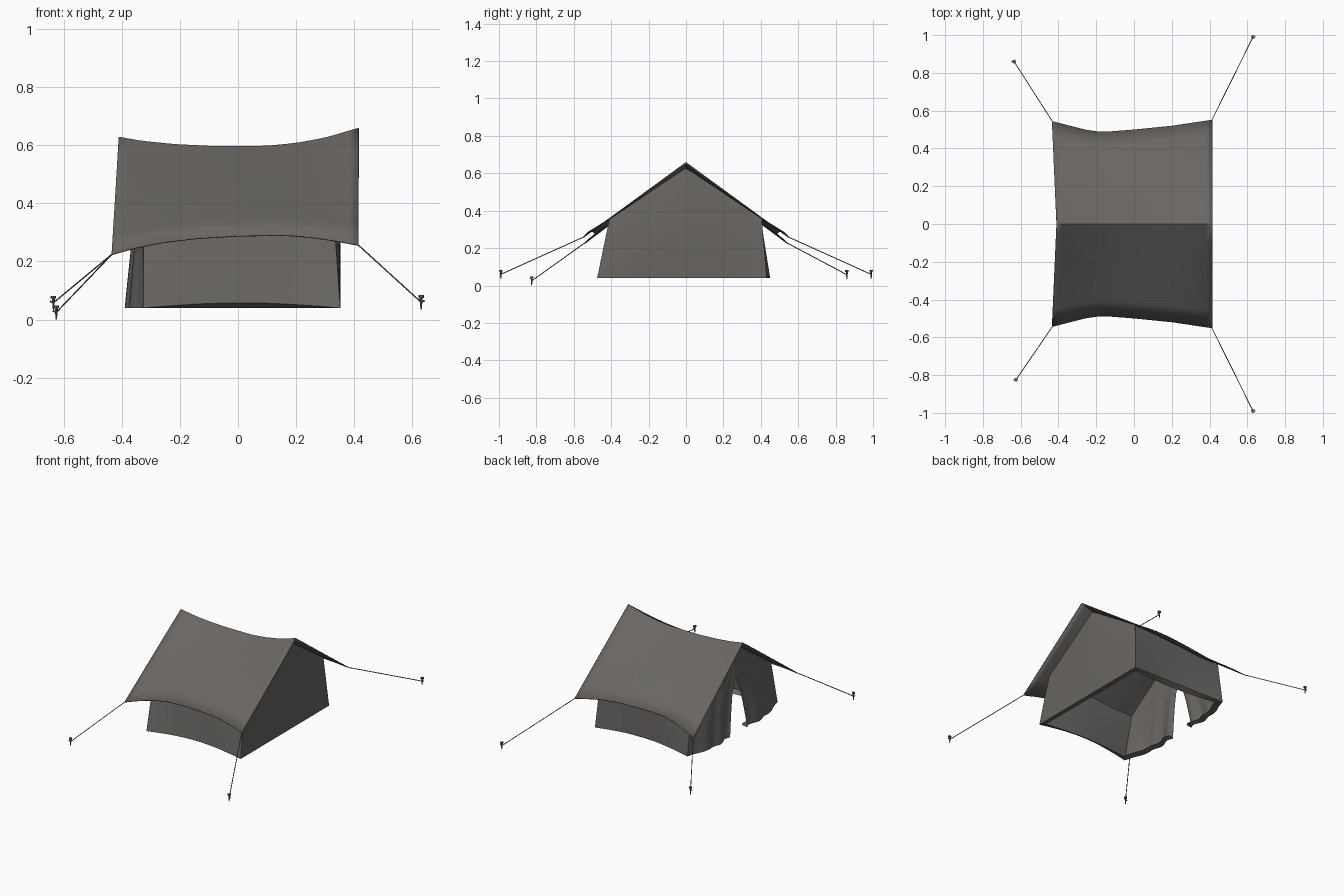
import bpy, bmesh, math
from mathutils import Vector

if "Cube" in bpy.data.objects:
    bpy.data.objects.remove(bpy.data.objects["Cube"])

canvas = bpy.data.materials.new("dark taupe canvas")
canvas.diffuse_color = (0.14, 0.131, 0.123, 1)
canvas.use_nodes = True
canvas.node_tree.nodes["Principled BSDF"].inputs["Base Color"].default_value = canvas.diffuse_color


def interp(pts, x):
    if x <= pts[0][0]:
        return pts[0][1]
    for (a, p), (b, q) in zip(pts, pts[1:]):
        if x <= b:
            return p + (q - p) * (x - a) / (b - a)
    return pts[-1][1]


def lerp(a, b, t):
    return a + (b - a) * t


# Sagging ridge and eaves of the roof sheet
RIDGE = [(-.415, .63), (-.33, .615), (-.22, .604), (-.1, .598), (.1, .598),
         (.2, .608), (.3, .626), (.415, .66)]
EAVE_Z = [(-.435, .225), (-.36, .246), (-.27, .265), (-.14, .281), (0, .289),
          (.15, .292), (.25, .285), (.33, .273), (.415, .257)]
EAVE_Y = [(-.435, .545), (-.26, .5), (-.17, .487), (0, .5), (.2, .52), (.415, .552)]


def roof_z(x, y):
    r = interp(RIDGE, x)
    return r + (interp(EAVE_Z, x) - r) * abs(y) / interp(EAVE_Y, x)


def finish(ob, angle=35):
    ob.data.materials.append(canvas)
    bpy.ops.object.select_all(action='DESELECT')
    ob.select_set(True)
    bpy.context.view_layer.objects.active = ob
    bpy.ops.object.shade_smooth_by_angle(angle=math.radians(angle))
    return ob


def sheet(name, fn, nu, nv, flip=False):
    """Grid surface from fn(u, v), u and v in 0..1."""
    vs = [fn(i / nu, j / nv) for j in range(nv + 1) for i in range(nu + 1)]
    w = nu + 1
    fs = [(j*w + i, j*w + i + 1, (j+1)*w + i + 1, (j+1)*w + i)
          for j in range(nv) for i in range(nu)]
    if flip:
        fs = [f[::-1] for f in fs]
    me = bpy.data.meshes.new(name)
    me.from_pydata(vs, [], fs)
    ob = bpy.data.objects.new(name, me)
    bpy.context.collection.objects.link(ob)
    return finish(ob)


# Roof sheet, two slopes meeting at the ridge
def roof(u, v):
    t = 2 * v - 1
    x = lerp(lerp(-.41, -.435, abs(t)), .415, u)
    y = t * interp(EAVE_Y, x)
    return (x, y, roof_z(x, y))


fly = sheet("roof_sheet", roof, 24, 12)
sol = fly.modifiers.new("thickness", 'SOLIDIFY')
sol.thickness = .004


# Plan of the wall corners: v runs from the top (0) to the hem (1)
def wall_y(side, x, v):
    if side < 0:
        return lerp(-.41, -.475, v)
    return lerp(.405, lerp(.45, .432, (x + .325) / .68), v)


def right_x(v):
    return lerp(.33, .352, v)


def drop(x, y, ytop, v, bottom):
    return lerp(roof_z(x, ytop) - .006, bottom, v)


def hemmed(fn, hem_z):
    """Adds a short hem folded inward below the last row."""
    def g(u, v):
        if v > .999:
            x, y, z = fn(u, 1)
            return (x * .91, y * .93, hem_z)
        return fn(u, min(1, v * 11 / 10))
    return g


# Long front and back walls
def long_wall(side):
    def fn(u, v):
        bow = math.sin(math.pi * u)
        x = lerp(-.325, right_x(v), u)
        y = wall_y(side, x, v) - side * .025 * bow * v
        return (x, y, drop(x, y, side * .41, v, .04 + .018 * bow))
    return fn


for side, nm in ((-1, "front_wall"), (1, "back_wall")):
    sheet(nm, hemmed(long_wall(side), .04), 16, 11, side < 0)


# Closed right end wall
def gable(u, v):
    x = right_x(v) + .01 * math.sin(math.pi * u) * math.sin(math.pi * v)
    y = lerp(wall_y(-1, .355, v), wall_y(1, .355, v), u)
    ytop = lerp(-.41, .405, u)
    return (x, y, drop(x, y, ytop, v, .04))


sheet("right_end_wall", hemmed(gable, .043), 20, 11)


# Left end: two hanging door flaps parted below the middle
def flap(side):
    def fn(u, v):
        g = max(0, (v - .4) / .6) ** .6
        inner = side * (.09 if side > 0 else .085) * g
        y = lerp(wall_y(side, -.325, v), inner, u)
        ytop = lerp(side * .41, 0, u)
        x = (-.325 - .055 * v ** .7 * min(1, u * 2.2)
             + .014 * v * u * math.sin(u * math.pi * 5))
        return (x, y, drop(max(x, -.4), y, ytop, v, .04))
    return fn


for side, nm in ((-1, "front_door_flap"), (1, "back_door_flap")):
    sheet(nm, hemmed(flap(side), .048), 24, 11, side > 0)


def cone(name, a, b, r1, r2, sides):
    a, b = Vector(a), Vector(b)
    d = b - a
    bpy.ops.mesh.primitive_cone_add(vertices=sides, radius1=r1, radius2=r2,
                                    depth=d.length, location=(a + b) / 2)
    ob = bpy.context.object
    ob.rotation_euler = d.to_track_quat('Z', 'Y').to_euler()
    ob.name = name
    return finish(ob)


# Guy ropes and ground pegs
PEGS = [("front_right", .63, -.99, .035), ("back_right", .63, .99, .035),
        ("front_left", -.625, -.825, 0), ("back_left", -.635, .86, .033)]
for nm, px, py, pz in PEGS:
    cx = .413 if px > 0 else -.433
    cy = math.copysign(interp(EAVE_Y, cx), py)
    cone(nm + "_rope", (cx, cy, interp(EAVE_Z, cx)), (px, py, pz + .025), .0025, .0025, 6)
    cone(nm + "_peg_spike", (px, py, pz), (px, py, pz + .042), .002, .006, 8)
    cone(nm + "_peg_head", (px, py, pz + .04), (px, py, pz + .049), .01, .01, 10)
    hook = math.copysign(.012, px)
    cone(nm + "_peg_hook", (px, py, pz + .026), (px + hook, py, pz + .03), .003, .003, 6)
